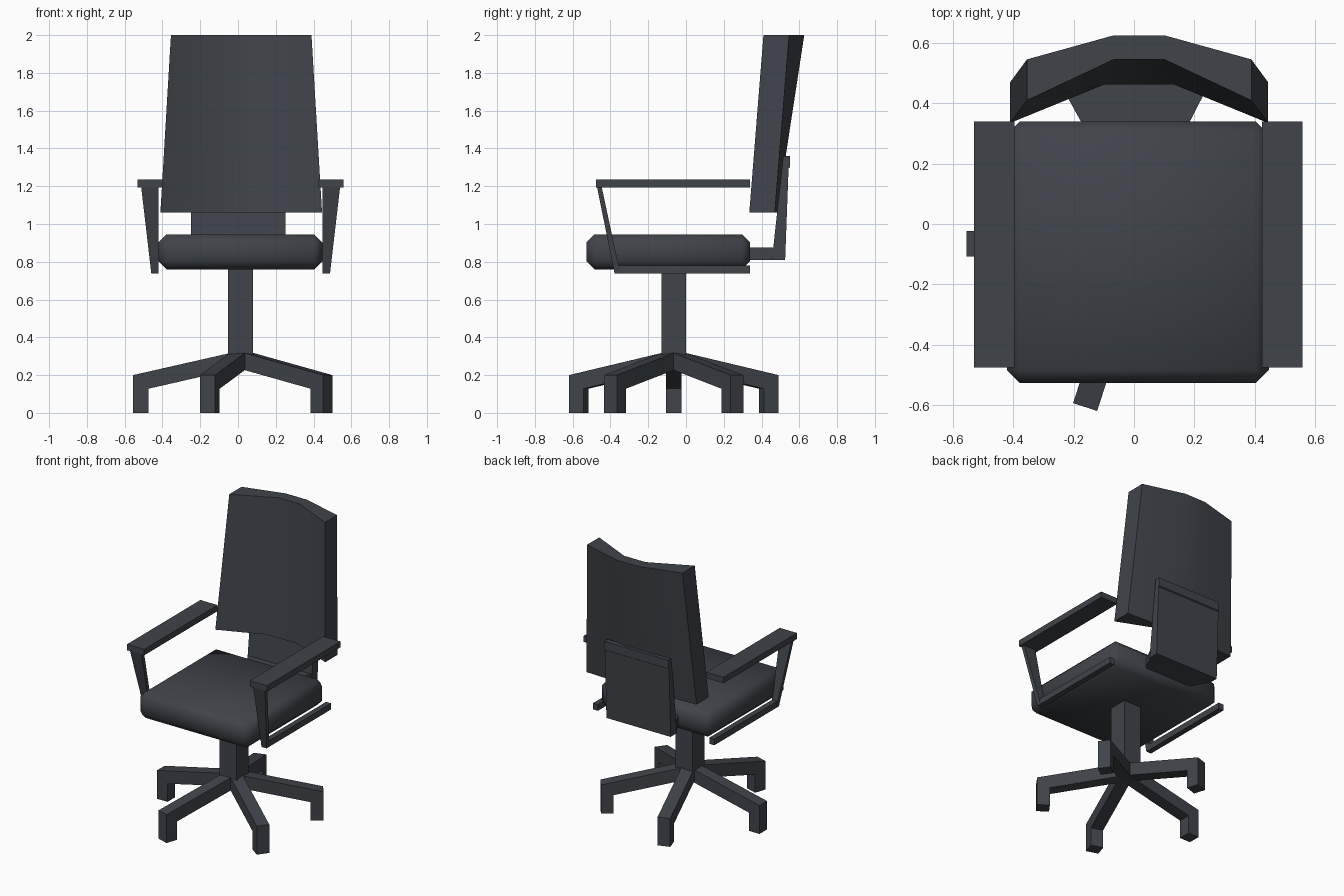
import bpy, bmesh, math
from mathutils import Matrix, Vector

if "Cube" in bpy.data.objects:
    bpy.data.objects.remove(bpy.data.objects["Cube"])

slate = bpy.data.materials.new("dark slate")
slate.diffuse_color = (0.050, 0.057, 0.068, 1)
slate.use_nodes = True
slate.node_tree.nodes["Principled BSDF"].inputs["Base Color"].default_value = slate.diffuse_color

CX, CY = 0.014, -0.065   # chair axis (column centre)


def loft(name, a, b, bevel=0, smooth=None):
    """Solid between two outlines with the same number of 3D points."""
    bm = bmesh.new()
    va = [bm.verts.new(p) for p in a]
    vb = [bm.verts.new(p) for p in b]
    n = len(a)
    bm.faces.new(va)
    bm.faces.new(vb[::-1])
    for i in range(n):
        j = (i + 1) % n
        bm.faces.new((va[j], va[i], vb[i], vb[j]))
    if bevel:
        bmesh.ops.bevel(bm, geom=bm.edges[:], offset=bevel, segments=1,
                        affect='EDGES', profile=0.5)
    bmesh.ops.recalc_face_normals(bm, faces=bm.faces[:])
    me = bpy.data.meshes.new(name)
    bm.to_mesh(me)
    bm.free()
    me.materials.append(slate)
    ob = bpy.data.objects.new(name, me)
    bpy.context.collection.objects.link(ob)
    if smooth:
        bpy.ops.object.select_all(action='DESELECT')
        ob.select_set(True)
        bpy.context.view_layer.objects.active = ob
        bpy.ops.object.shade_smooth_by_angle(angle=math.radians(smooth))
    return ob


def rect(x0, x1, y0, y1, z):
    return [(x0, y0, z), (x1, y0, z), (x1, y1, z), (x0, y1, z)]


def box(name, x0, x1, y0, y1, z0, z1, **kw):
    return loft(name, rect(x0, x1, y0, y1, z0), rect(x0, x1, y0, y1, z1), **kw)


# Seat cushion with softened edges
box("seat", -0.422, 0.447, -0.527, 0.34, 0.76, 0.945, bevel=0.043, smooth=60)


# Curved backrest: bowed at the top, flattening to a straight rear edge below
def back_section(z, half, mid, front_end, front_mid, rear_end, rear_mid):
    c = 0.017
    return [(c - half, front_end, z), (c - mid, front_mid, z),
            (c + mid, front_mid, z), (c + half, front_end, z),
            (c + half, rear_end, z), (c + mid, rear_mid, z),
            (c - mid, rear_mid, z), (c - half, rear_end, z)]


loft("backrest",
     back_section(1.06, 0.428, 0.117, 0.335, 0.462, 0.47, 0.482),
     back_section(2.0, 0.372, 0.083, 0.41, 0.546, 0.546, 0.626), smooth=30)

# Bracket from seat to backrest, widening to the rear
loft("back_bracket",
     [(-0.165, 0.32, 0.81), (0.175, 0.32, 0.81), (0.175, 0.32, 0.875), (-0.165, 0.32, 0.875)],
     [(-0.248, 0.47, 0.81), (0.252, 0.47, 0.81), (0.252, 0.47, 0.875), (-0.248, 0.47, 0.875)])

# Upright support plate behind the backrest
plate = [(0.455, 0.81), (0.525, 0.81), (0.543, 1.295), (0.55, 1.30),
         (0.55, 1.36), (0.515, 1.36)]
loft("back_support_plate", [(-0.248, y, z) for y, z in plate],
     [(0.252, y, z) for y, z in plate])

# Armrests: pad, slanted tapering post and lower rail on each side
for side, s in (("left", -1), ("right", 1)):
    def X(d):
        return CX + s * d
    box(side + "_arm_pad", X(0.411), X(0.545), -0.476, 0.34, 1.193, 1.235)
    loft(side + "_arm_post",
         rect(X(0.434), X(0.473), -0.378, -0.348, 0.737),
         rect(X(0.434), X(0.527), -0.472, -0.447, 1.20))
    box(side + "_arm_rail", X(0.434), X(0.473), -0.376, 0.34, 0.737, 0.78)

# Square column
box("column", CX - 0.066, CX + 0.066, CY - 0.066, CY + 0.066, 0.235, 0.80)

# Five-legged star base, each leg ending in a square foot
leg = [(0, 0.32), (0.05, 0.318), (0.57, 0.20), (0.57, 0), (0.488, 0),
       (0.488, 0.128), (0.05, 0.228), (0, 0.235)]
for k in range(5):
    ob = loft(f"base_leg_{k + 1}", [(r, -0.042, z) for r, z in leg],
              [(r, 0.042, z) for r, z in leg])
    ob.data.transform(Matrix.Translation(Vector((CX, CY, 0)))
                      @ Matrix.Rotation(math.pi + k * math.tau / 5, 4, 'Z'))
